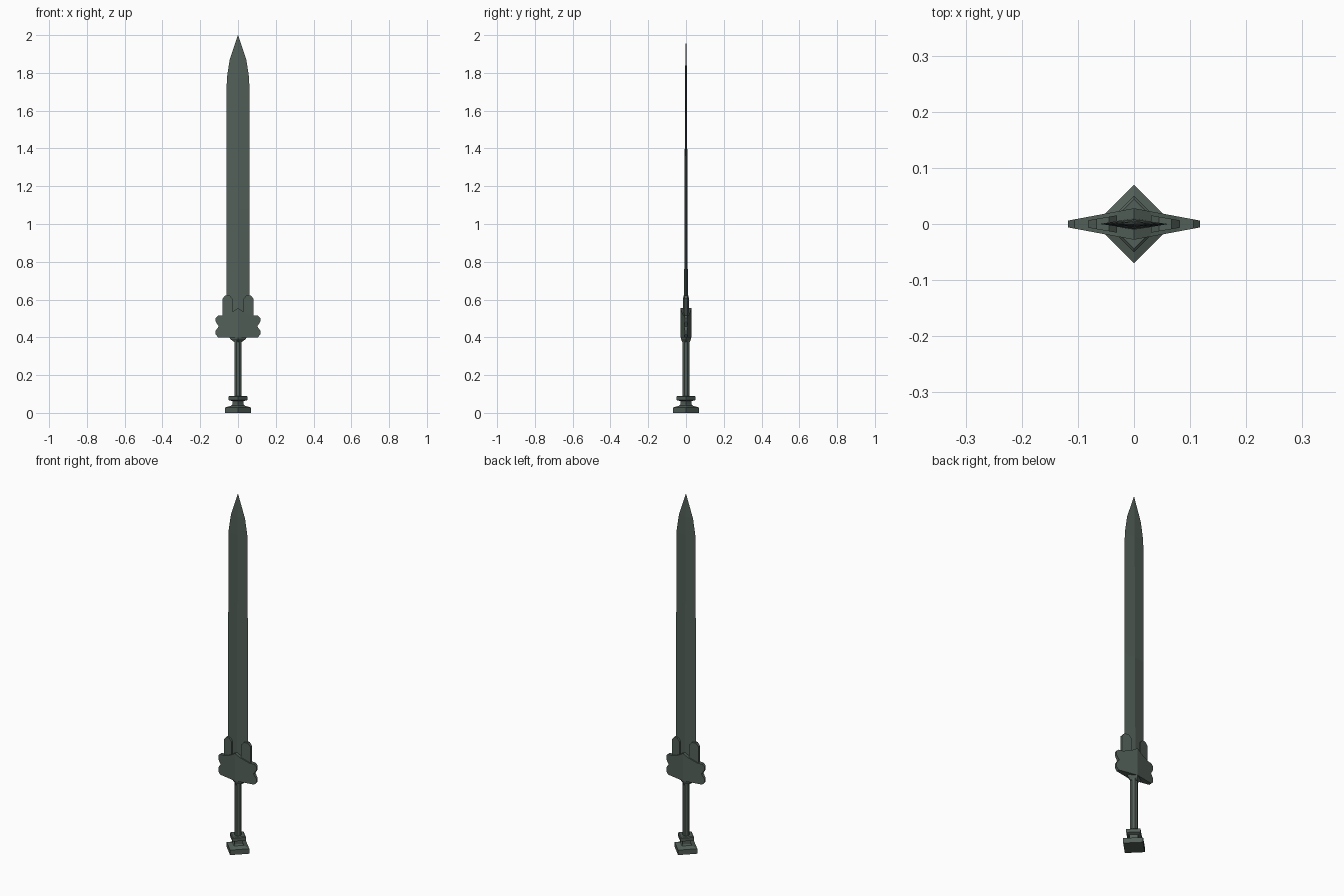
import bpy, bmesh, math

if "Cube" in bpy.data.objects:
    bpy.data.objects.remove(bpy.data.objects["Cube"])

metal = bpy.data.materials.new("dark green grey metal")
metal.diffuse_color = (0.085, 0.115, 0.098, 1)
metal.use_nodes = True
metal.node_tree.nodes["Principled BSDF"].inputs["Base Color"].default_value = metal.diffuse_color


def finish(name, bm):
    bmesh.ops.remove_doubles(bm, verts=bm.verts, dist=1e-5)
    bmesh.ops.recalc_face_normals(bm, faces=bm.faces)
    me = bpy.data.meshes.new(name)
    bm.to_mesh(me)
    bm.free()
    me.materials.append(metal)
    ob = bpy.data.objects.new(name, me)
    bpy.context.collection.objects.link(ob)
    return ob


def loft(name, sections, sides=4, turn=0.0):
    """Stack of n-sided rings, each (z, x radius, y radius)."""
    bm = bmesh.new()
    rings = []
    for z, rx, ry in sections:
        angles = [turn + 2 * math.pi * i / sides for i in range(sides)]
        rings.append([bm.verts.new((rx * math.cos(a), ry * math.sin(a), z)) for a in angles])
    for a, b in zip(rings, rings[1:]):
        for i in range(sides):
            j = (i + 1) % sides
            bm.faces.new((a[i], a[j], b[j], b[i]))
    bm.faces.new(rings[0])
    bm.faces.new(rings[-1])
    return finish(name, bm)


def tapered_plate(name, outline, thickness, open_centre=False):
    """Right-hand front outline (x, z), half thickness by x, mirrored across x."""
    bm = bmesh.new()
    front = [bm.verts.new((x, -thickness(x), z)) for x, z in outline]
    back = [bm.verts.new((x, thickness(x), z)) for x, z in outline]
    bm.faces.new(front)
    bm.faces.new(back[::-1])
    n = len(outline)
    for i in range(n):
        j = (i + 1) % n
        if open_centre and outline[i][0] == 0 and outline[j][0] == 0:
            continue
        bm.faces.new((front[i], front[j], back[j], back[i]))
    ob = finish(name, bm)
    ob.modifiers.new("mirror", "MIRROR").use_clip = True
    return ob


# Blade: flat diamond section narrowing to the point
loft("blade", [(0.45, 0.061, 0.0105), (1.08, 0.061, 0.008), (1.77, 0.0595, 0.005),
               (1.87, 0.044, 0.0035), (2.0, 0.0003, 0.0002)])

# Guard: notched wings, thick in the middle, peaked at the top
tapered_plate("guard", [(0, 0.40), (0.105, 0.40), (0.118, 0.415), (0.118, 0.435),
                        (0.102, 0.458), (0.118, 0.483), (0.118, 0.503), (0.106, 0.515),
                        (0.08, 0.515), (0.03, 0.535), (0, 0.554)],
              lambda x: 0.028 - 0.022 * x / 0.118, True)

# Prongs gripping the blade edges
tapered_plate("blade_prongs", [(0.03, 0.50), (0.082, 0.50), (0.082, 0.605), (0.067, 0.622),
                               (0.045, 0.622), (0.03, 0.606)],
              lambda x: 0.0155 - 0.009 * (x - 0.03) / 0.052)

# Collar beneath the guard
loft("guard_collar", [(0.375, 0.02, 0.02), (0.392, 0.042, 0.027), (0.405, 0.046, 0.028)])

# Octagonal grip
loft("grip", [(0.08, 0.0195, 0.0195), (0.40, 0.0195, 0.0195)], 8, math.pi / 8)

# Diamond-shaped pommel with neck and upper ring
loft("pommel", [(0, 0.07, 0.07), (0.028, 0.07, 0.07), (0.038, 0.036, 0.036),
                (0.045, 0.03, 0.03), (0.062, 0.03, 0.03), (0.068, 0.05, 0.05),
                (0.086, 0.05, 0.05), (0.09, 0.044, 0.044)])
